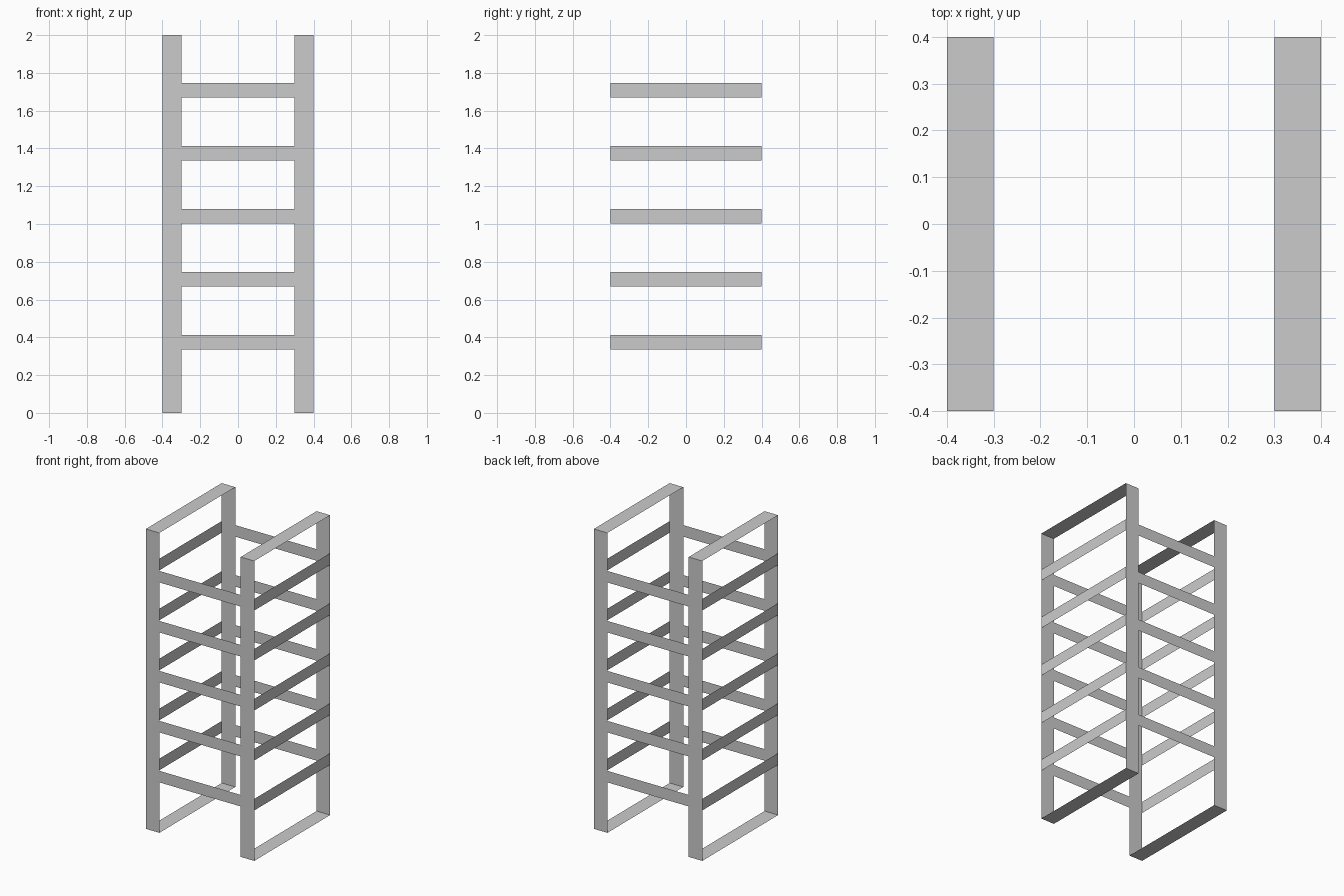
import bpy, bmesh

if "Cube" in bpy.data.objects:
    bpy.data.objects.remove(bpy.data.objects["Cube"])

H = 0.4        # half width and half depth
INNER = 0.3    # inner edge of the posts
TOP = 2.0
RUNGS = [(k / 3 + 0.003, k / 3 + 0.08) for k in range(1, 6)]


def sheet_object(name, quads):
    """Make one object from thin quads, sharing touching corners."""
    bm = bmesh.new()
    for quad in quads:
        bm.faces.new([bm.verts.new(p) for p in quad])
    bmesh.ops.remove_doubles(bm, verts=bm.verts, dist=1e-5)
    mesh = bpy.data.meshes.new(name)
    bm.to_mesh(mesh)
    bm.free()
    obj = bpy.data.objects.new(name, mesh)
    bpy.context.collection.objects.link(obj)
    return obj


def wall(x0, x1, z0, z1, y):
    q = [(x0, y, z0), (x1, y, z0), (x1, y, z1), (x0, y, z1)]
    return q if y < 0 else q[::-1]


def side(z0, z1, x):
    q = [(x, -H, z0), (x, H, z0), (x, H, z1), (x, -H, z1)]
    return q if x > 0 else q[::-1]


def cap(x0, x1, z):
    q = [(x0, -H, z), (x1, -H, z), (x1, H, z), (x0, H, z)]
    return q if z > 0 else q[::-1]


# Front and back ladders: posts split at the rung levels, plus rungs
levels = [0.0] + [z for rung in RUNGS for z in rung] + [TOP]
for name, y in (("front_ladder", -H), ("back_ladder", H)):
    quads = []
    for z0, z1 in zip(levels, levels[1:]):
        quads.append(wall(-H, -INNER, z0, z1, y))
        quads.append(wall(INNER, H, z0, z1, y))
    quads += [wall(-INNER, INNER, z0, z1, y) for z0, z1 in RUNGS]
    sheet_object(name, quads)

# Side slats joining the two ladders
for name, x in (("left_slats", -H), ("right_slats", H)):
    sheet_object(name, [side(z0, z1, x) for z0, z1 in RUNGS])

# Top and bottom rails
for name, z in (("top_rails", TOP), ("bottom_rails", 0.0)):
    sheet_object(name, [cap(-H, -INNER, z), cap(INNER, H, z)])
